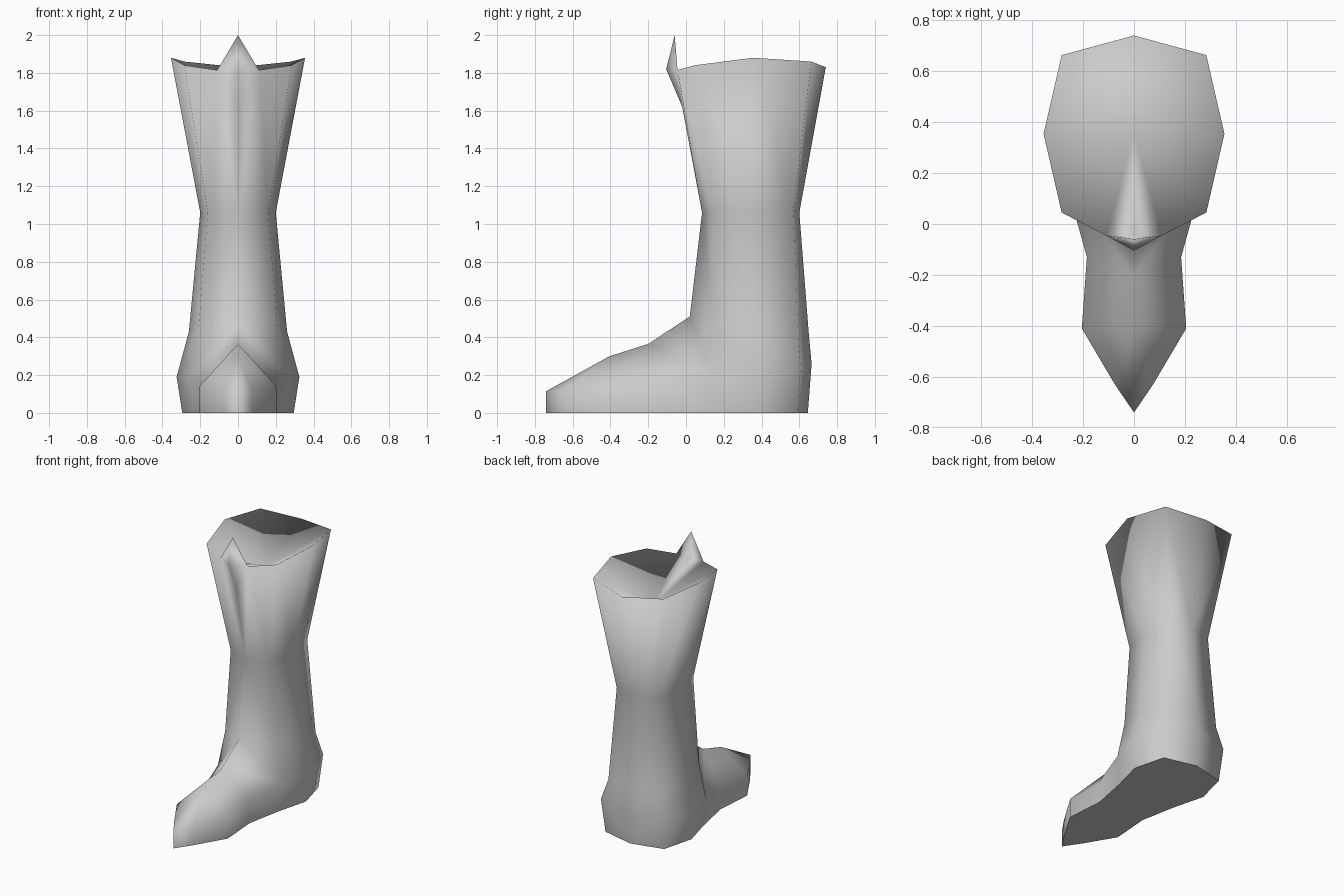
import bpy
import bmesh

cube = bpy.data.objects.get("Cube")
if cube:
    bpy.data.objects.remove(cube, do_unlink=True)

leather = bpy.data.materials.new("grey_leather")
leather.use_nodes = True
grey = (0.6, 0.6, 0.6, 1)
leather.diffuse_color = grey
leather.node_tree.nodes["Principled BSDF"].inputs["Base Color"].default_value = grey

bm = bmesh.new()


def add_face(*points):
    """Add a face on the left side and its mirror image on the right."""
    for side in (1, -1):
        bm.faces.new([bm.verts.new((side * x, y, z)) for x, y, z in points])


def half_ring(heights, width, back, front, fullness=.8):
    """Half of an eight-sided section: back, back corner, side, front corner."""
    middle = (back * .8 + front) / 1.8
    corner = middle + (back - middle) * fullness
    spots = ((0, back), (width * .8, corner), (width, middle), (width * .8, front))
    return [(x, y, z) for (x, y), z in zip(spots, heights)]


def bridge(lower, upper):
    """Join two rows of points with quads."""
    for i in range(len(lower) - 1):
        add_face(lower[i], lower[i + 1], upper[i + 1], upper[i])


# Shaft sections from the sole to the flared rim
sole = half_ring([0] * 4, .295, .645, .13)
heel = half_ring([.26, .24, .19, .2], .325, .665, .14)
ankle = half_ring([.42, .39, .43, .46], .26, .65, .15)
waist = half_ring([1.06] * 4, .2, .6, .145, .87)
rim = half_ring([1.83, 1.86, 1.88, 1.84], .355, .74, .045)

# Foot edge, running forward from the heel to the toe
foot = [(.185, -.13, .16), (.205, -.41, .14), (.075, -.63, .12), (0, -.74, .115)]
foot_sole = [(x, y, 0) for x, y, z in foot]
instep = [(0, .02, .51), (0, -.2, .365), (0, -.405, .3), foot[3]]
waist_front = (0, .085, 1.06)

bridge(sole + foot_sole, heel + foot)
bridge(heel, ankle)
bridge(ankle, waist)
bridge(waist, rim)

# Upper foot and front of the ankle
add_face(heel[3], instep[0], ankle[3])
add_face(heel[3], foot[0], instep[1], instep[0])
add_face(foot[0], foot[1], instep[1])
add_face(foot[1], instep[2], instep[1])
add_face(foot[1], foot[2], instep[2])
add_face(foot[2], instep[3], instep[2])
add_face(ankle[3], instep[0], waist_front, waist[3])

# Pointed flap on the front of the rim
ridge = (0, -.02, 1.62)
flap_front = (0, -.105, 1.82)
flap_side = (.11, -.045, 1.815)
flap_tip = (0, -.06, 2)
flap_base = (0, -.045, 1.815)
add_face(waist[3], waist_front, flap_side)
add_face(waist[3], flap_side, rim[3])
add_face(waist_front, ridge, flap_side)
add_face(ridge, flap_front, flap_side)
add_face(flap_front, flap_tip, flap_side)
add_face(flap_side, flap_tip, flap_base)

# Hollow top, falling to a point inside the shaft
hollow = (0, .35, 1.64)
top_edge = rim + [flap_side, flap_base]
for start, end in zip(top_edge, top_edge[1:]):
    add_face(start, end, hollow)

# Flat underside
add_face(*sole, *foot_sole)

bmesh.ops.remove_doubles(bm, verts=bm.verts, dist=.001)
bmesh.ops.recalc_face_normals(bm, faces=bm.faces)

# Smooth leather with a crisp edge around the sole
for face in bm.faces:
    face.smooth = True
for edge in bm.edges:
    edge.smooth = any(vert.co.z > .01 for vert in edge.verts)

mesh = bpy.data.meshes.new("boot")
bm.to_mesh(mesh)
bm.free()
mesh.materials.append(leather)
boot = bpy.data.objects.new("boot", mesh)
bpy.context.collection.objects.link(boot)
